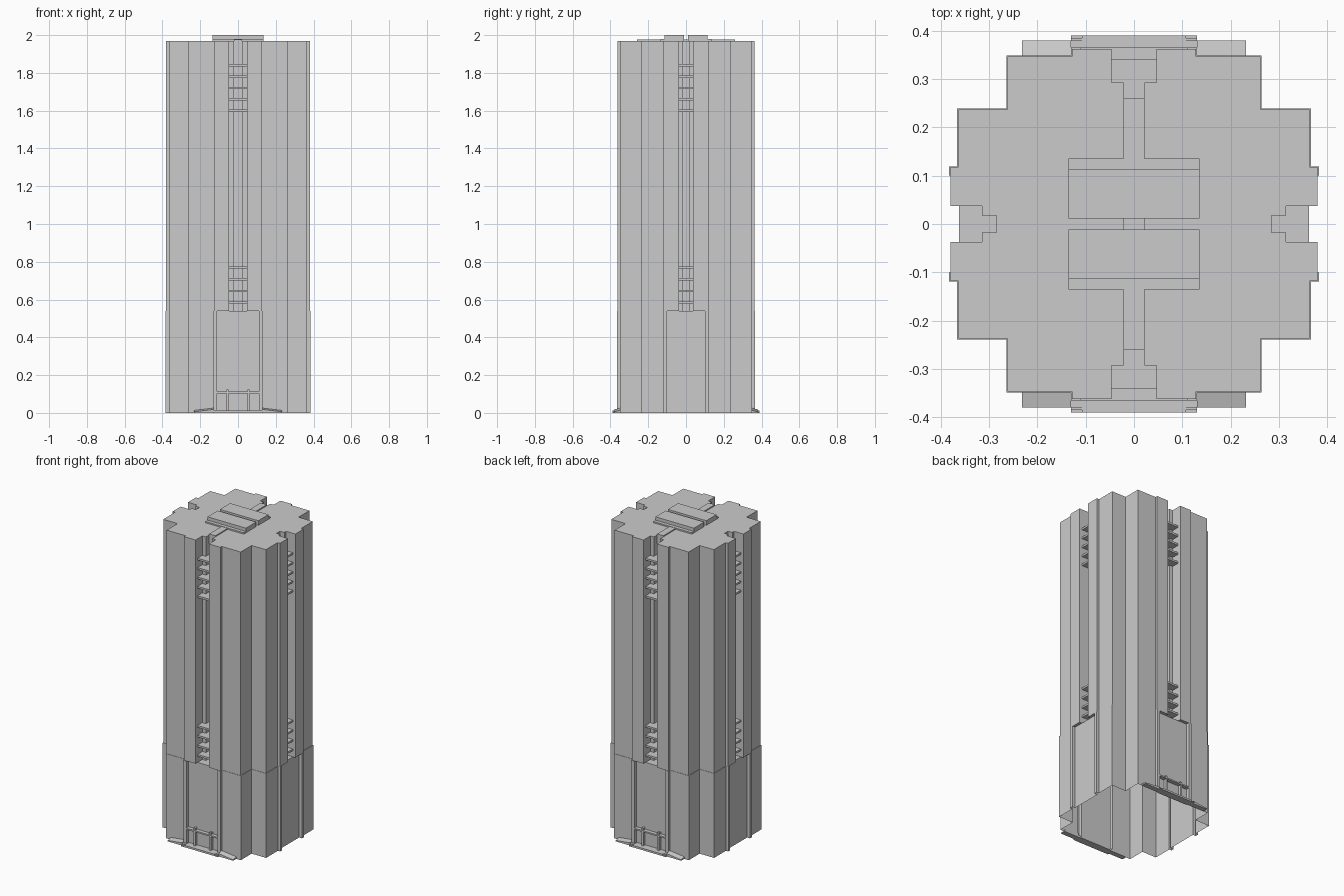
import bpy, bmesh

if "Cube" in bpy.data.objects:
    bpy.data.objects.remove(bpy.data.objects["Cube"])


def extrude_profile(name, pts, z0, z1, bottom=True):
    """Flat outline in XY raised from z0 to z1."""
    bm = bmesh.new()
    low = [bm.verts.new((x, y, z0)) for x, y in pts]
    top = [bm.verts.new((x, y, z1)) for x, y in pts]
    n = len(pts)
    for i in range(n):
        j = (i + 1) % n
        bm.faces.new((low[i], low[j], top[j], top[i]))
    bm.faces.new(top)
    if bottom:
        bm.faces.new(low[::-1])
    return finish(name, bm)


def finish(name, bm, recalc=False):
    if recalc:
        bmesh.ops.recalc_face_normals(bm, faces=bm.faces)
    me = bpy.data.meshes.new(name)
    bm.to_mesh(me)
    bm.free()
    ob = bpy.data.objects.new(name, me)
    bpy.context.collection.objects.link(ob)
    return ob


def box(name, x0, x1, y0, y1, z0, z1):
    return extrude_profile(name, [(x0, y0), (x1, y0), (x1, y1), (x0, y1)], z0, z1)


def four_way(q):
    """Mirror a quarter outline (counter-clockwise) around both axes."""
    return (q + [(-x, y) for x, y in q[::-1]]
            + [(-x, -y) for x, y in q] + [(x, -y) for x, y in q[::-1]])


# Tower shaft with a stepped slot in each side
shaft = [(.285, .018), (.315, .018), (.315, .037), (.38, .037), (.38, .118),
         (.363, .118), (.363, .237), (.262, .237), (.262, .347), (.128, .347),
         (.128, .362), (.047, .362), (.047, .293), (.022, .293), (.022, .26)]
extrude_profile("tower_shaft", four_way(shaft), .54, 1.97)

# Slightly wider base with shallow recessed panels, open underneath
base = [(.362, .10), (.383, .10), (.383, .119), (.366, .119), (.366, .239),
        (.264, .239), (.264, .349), (.13, .349), (.13, .365), (.11, .365), (.11, .342)]
extrude_profile("base", four_way(base), 0, .54, bottom=False)

# Slabs bridging the slots
levels = [.585, .645, .708, .77, 1.60, 1.66, 1.72, 1.78, 1.84]
for s, side in ((-1, "front"), (1, "back")):
    for z in levels:
        a, b = sorted((s * .26, s * .342))
        box(f"{side}_slot_slab", -.047, .047, a, b, z - .006, z + .006)
for s, side in ((-1, "left"), (1, "right")):
    for z in levels:
        a, b = sorted((s * .285, s * .362))
        box(f"{side}_slot_slab", a, b, -.037, .037, z - .006, z + .006)

# Roof: long low spine, two plant rooms with outer ledges
box("roof_spine", -.022, .022, -.26, .26, 1.965, 1.977)
for s, side in ((-1, "front"), (1, "back")):
    a, b = sorted((s * .011, s * .114))
    box(f"{side}_plant_room", -.136, .136, a, b, 1.965, 2.0)
    a, b = sorted((s * .114, s * .136))
    box(f"{side}_plant_ledge", -.136, .136, a, b, 1.965, 1.979)

# Entrances front and back: steps, side ramps, posts and canopy
for s, side in ((-1, "front"), (1, "back")):
    a, b = sorted((s * .342, s * .39))
    box(f"{side}_entrance_step", -.108, .108, a, b, 0, .012)
    a, b = sorted((s * .342, s * .366))
    box(f"{side}_canopy", -.11, .11, a, b, .103, .112)
    for m in (-1, 1):
        p, q = sorted((m * .108, m * .13))
        for k, (y, h) in enumerate(((.38, .014), (.385, .01), (.39, .006))):
            a, b = sorted((s * .347, s * y))
            box(f"{side}_side_step_{k}", p, q, a, b, 0, h)
        p, q = sorted((m * .049, m * .061))
        a, b = sorted((s * .342, s * .362))
        box(f"{side}_entrance_post", p, q, a, b, .012, .125)
        # Ramp wedge rising toward the door
        bm = bmesh.new()
        prof = [(.232, 0), (.13, 0), (.13, .026), (.232, .014)]
        near = [bm.verts.new((m * x, s * .347, z)) for x, z in prof]
        far = [bm.verts.new((m * x, s * .38, z if z == 0 else z - .008)) for x, z in prof]
        bm.faces.new(near)
        bm.faces.new(far[::-1])
        for i in range(4):
            j = (i + 1) % 4
            bm.faces.new((near[i], far[i], far[j], near[j]))
        finish(f"{side}_ramp", bm, recalc=True)
